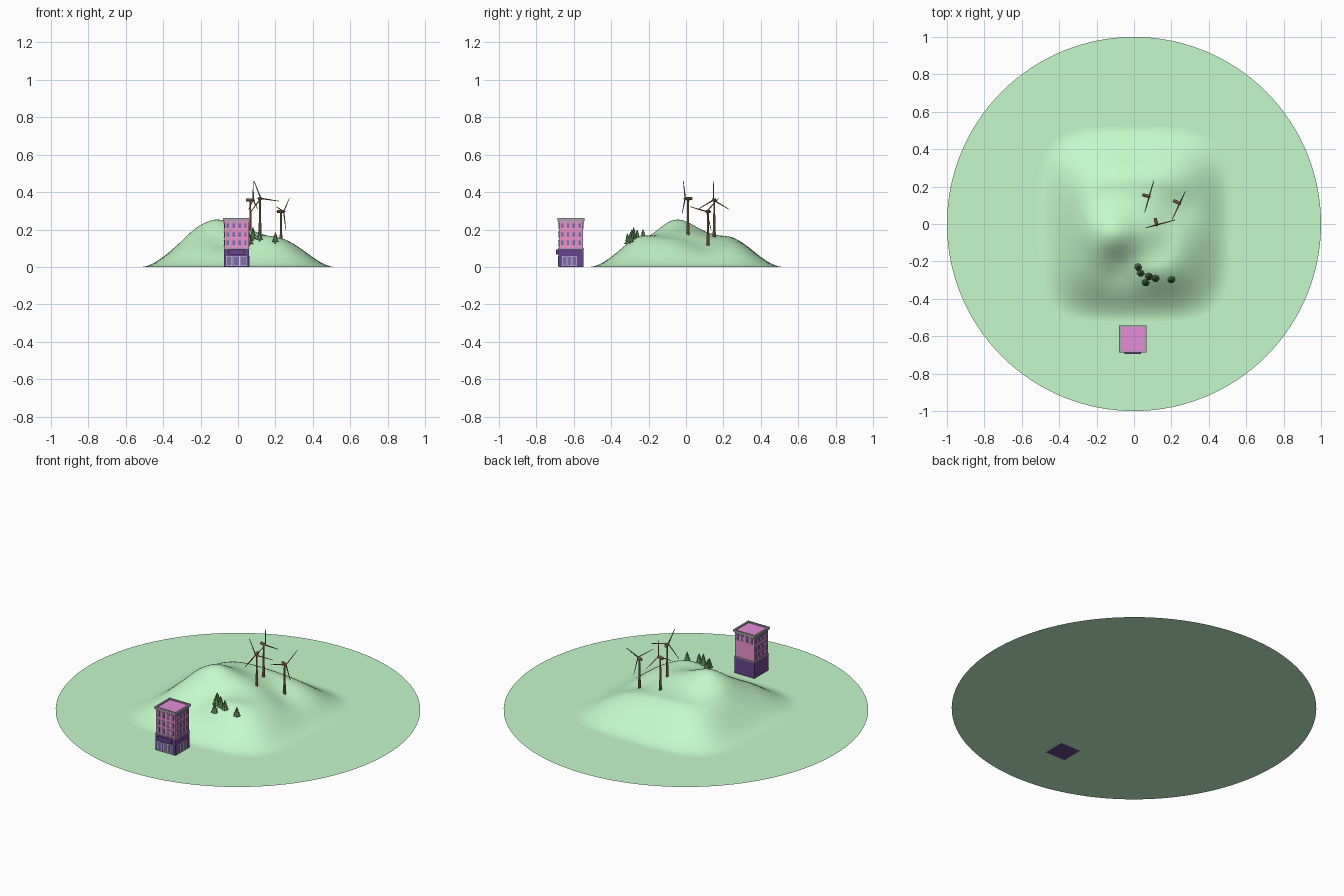
import bpy, bmesh
from math import pi, sin, cos, exp, radians
from mathutils import Matrix, Vector

if "Cube" in bpy.data.objects:
    bpy.data.objects.remove(bpy.data.objects["Cube"])


def mat(name, r, g, b):
    m = bpy.data.materials.new(name)
    m.diffuse_color = (r, g, b, 1)
    m.use_nodes = True
    m.node_tree.nodes["Principled BSDF"].inputs["Base Color"].default_value = m.diffuse_color
    return m


GRASS = mat("grass", 0.56, 0.95, 0.59)
PINK = mat("pink_wall", 0.85, 0.28, 0.60)
DARK = mat("dark_purple", 0.14, 0.06, 0.26)
ROOF = mat("roof_magenta", 0.78, 0.27, 0.67)
TRIM = mat("trim", 0.72, 0.66, 0.78)
CORNICE = mat("cornice_grey", 0.42, 0.36, 0.45)
GLASS = mat("window_glass", 0.20, 0.15, 0.42)
BROWN = mat("turbine_brown", 0.36, 0.22, 0.10)
PINE = mat("pine_green", 0.11, 0.25, 0.10)


def finish(name, bm, material, smooth=False):
    me = bpy.data.meshes.new(name)
    bm.to_mesh(me)
    bm.free()
    me.materials.append(material)
    for p in me.polygons:
        p.use_smooth = smooth
    ob = bpy.data.objects.new(name, me)
    bpy.context.collection.objects.link(ob)
    return ob


def box(bm, c, s, m=Matrix()):
    bmesh.ops.create_cube(bm, size=1, matrix=m @ Matrix.Translation(c) @ Matrix.Diagonal((*s, 1)))


def cone(bm, base, r1, r2, h, n, m=Matrix()):
    bmesh.ops.create_cone(bm, cap_ends=True, segments=n, radius1=r1, radius2=r2, depth=h,
                          matrix=m @ Matrix.Translation(Vector(base) + Vector((0, 0, h / 2))))


# Height of the hill: rounded-square mound with a few bumps and dips
BUMPS = [(-0.12, -0.05, 0.100, 0.10), (0.08, -0.02, 0.030, 0.09), (0.15, -0.26, 0.018, 0.08),
         (0.27, 0.09, -0.042, 0.09), (-0.08, -0.26, -0.035, 0.08), (-0.05, 0.2, 0.012, 0.12)]
RIM = 0.52


def height(x, y):
    d = (x ** 4 + y ** 4) ** 0.25
    t = max(0, min(1, (RIM - d) / 0.30))
    w = t * t * (3 - 2 * t)
    return w * (0.15 + sum(a * exp(-((x - cx) ** 2 + (y - cy) ** 2) / (2 * s * s))
                           for cx, cy, a, s in BUMPS))


# Ground disc
bm = bmesh.new()
bmesh.ops.create_circle(bm, cap_ends=True, segments=128, radius=1)
finish("ground_disc", bm, GRASS)

# Hill made of rounded-square rings
bm = bmesh.new()
N, R = 80, 36
top = bm.verts.new((0, 0, height(0, 0)))
prev = None
for i in range(1, R + 1):
    ring = []
    for j in range(N):
        c, s = cos(2 * pi * j / N), sin(2 * pi * j / N)
        k = RIM * i / R / (c ** 4 + s ** 4) ** 0.25
        ring.append(bm.verts.new((k * c, k * s, height(k * c, k * s))))
    for j in range(N):
        q = (j + 1) % N
        bm.faces.new((prev[j], ring[j], ring[q], prev[q]) if prev else (top, ring[j], ring[q]))
    prev = ring
finish("hill", bm, GRASS, True)

# Wind turbines: base x, y, hub height, heading, first blade angle
for n, (x, y, z, head, first) in enumerate([(0.066, 0.151, 0.358, -16, 90),
                                           (0.118, 0.011, 0.366, -75, -8),
                                           (0.230, 0.117, 0.296, -25, 45)], 1):
    g = height(x, y) - 0.01
    half = (z - g) * 0.35
    bm = bmesh.new()
    cone(bm, (x, y, g), 0.0085, 0.0075, half, 10)
    cone(bm, (x, y, g + half), 0.006, 0.0045, z - g - half, 10)
    finish(f"turbine_tower_{n}", bm, BROWN)
    m = Matrix.Translation((x, y, z)) @ Matrix.Rotation(radians(head), 4, 'Z')
    bm = bmesh.new()
    cone(bm, (0, 0, -0.022), 0.008, 0.009, 0.034, 8, m @ Matrix.Rotation(pi / 2, 4, 'Y'))
    finish(f"turbine_nacelle_{n}", bm, BROWN)
    bm = bmesh.new()
    cone(bm, (0, 0, 0.012), 0.007, 0.003, 0.012, 8, m @ Matrix.Rotation(pi / 2, 4, 'Y'))
    for b in range(3):
        # local z is turned towards local y to aim each blade
        r = m @ Matrix.Rotation(radians(first + 120 * b - 90), 4, 'X')
        cone(bm, (0, 0, 0), 0.004, 0.0015, 0.102, 4, r @ Matrix.Translation((0.016, 0, 0)))
    finish(f"turbine_rotor_{n}", bm, BROWN)

# Pine trees: x, y, height
for n, (x, y, h) in enumerate([(0.022, -0.23, 0.052), (0.036, -0.262, 0.058), (0.08, -0.28, 0.07),
                              (0.062, -0.313, 0.06), (0.115, -0.29, 0.06), (0.2, -0.297, 0.058)], 1):
    g = height(x, y) - 0.004
    bm = bmesh.new()
    cone(bm, (x, y, g), 0.005, 0.004, h * 0.3, 6)
    finish(f"tree_trunk_{n}", bm, BROWN)
    bm = bmesh.new()
    for z0, z1, r in [(0.15, 0.58, 0.021), (0.4, 0.8, 0.016), (0.64, 1.07, 0.011)]:
        cone(bm, (x, y, g + z0 * h), r, 0.001, (z1 - z0) * h, 7)
    finish(f"tree_foliage_{n}", bm, PINE)

# Town building: shell
CX, CY, W = -0.007, -0.615, 0.134
bm = bmesh.new()
box(bm, (CX, CY, 0.0475), (W, W, 0.095))
finish("shop_floor", bm, DARK)
bm = bmesh.new()
box(bm, (CX, CY, 0.17), (W - 0.004, W - 0.004, 0.15))
finish("upper_floors", bm, PINK)
bm = bmesh.new()
box(bm, (CX, CY, 0.248), (W - 0.002, W - 0.002, 0.012))
finish("roof", bm, ROOF)

# Facade parts; each side is local -y rotated about the building centre
cor, trim, glass, shop = (bmesh.new() for _ in range(4))
F = -W / 2
for side in range(4):
    m = Matrix.Translation((CX, CY, 0)) @ Matrix.Rotation(side * pi / 2, 4, 'Z')
    box(cor, (0, F - 0.001, 0.257), (W + 0.012, 0.010, 0.008), m)
    box(cor, (0, F - 0.001, 0.250), (W + 0.006, 0.006, 0.008), m)
    box(cor, (0, F, 0.098), (W + 0.004, 0.004, 0.006), m)
    rows = [0.220] if side == 2 else [0.220, 0.172, 0.127]
    for z in rows:
        for u in (-0.047, -0.016, 0.016, 0.047):
            box(glass, (u, F + 0.001, z), (0.013, 0.004, 0.026), m)
            box(trim, (u, F, z - 0.015), (0.018, 0.006, 0.003), m)
            box(cor, (u, F, z + 0.015), (0.017, 0.005, 0.004), m)
    for k in range(8):
        box(cor, (-0.056 + 0.016 * k, F, 0.243), (0.004, 0.006, 0.007), m)
    if side in (0, 1):
        # framed shop windows and door
        for u in (-0.04, 0.0, 0.036) if side == 0 else (-0.035, -0.007, 0.021):
            w, z0, z1 = (0.03 if side == 0 else 0.021), 0.006, 0.056
            for e in (-1, 1):
                box(trim, (u + e * w / 2, F - 0.001, (z0 + z1) / 2), (0.003, 0.004, z1 - z0), m)
            for z in (z0, z1):
                box(trim, (u, F - 0.001, z), (w + 0.003, 0.004, 0.003), m)
            box(shop, (u, F, (z0 + z1) / 2), (w, 0.002, z1 - z0), m)
finish("cornice_and_lintels", cor, CORNICE)
finish("frames_and_sills", trim, TRIM)
finish("upper_windows", glass, GLASS)
finish("shop_windows", shop, GLASS)

# Blank sign board over the shop front
bm = bmesh.new()
box(bm, (CX, CY + F - 0.007, 0.08), (0.088, 0.014, 0.026))
finish("sign_board", bm, DARK)
